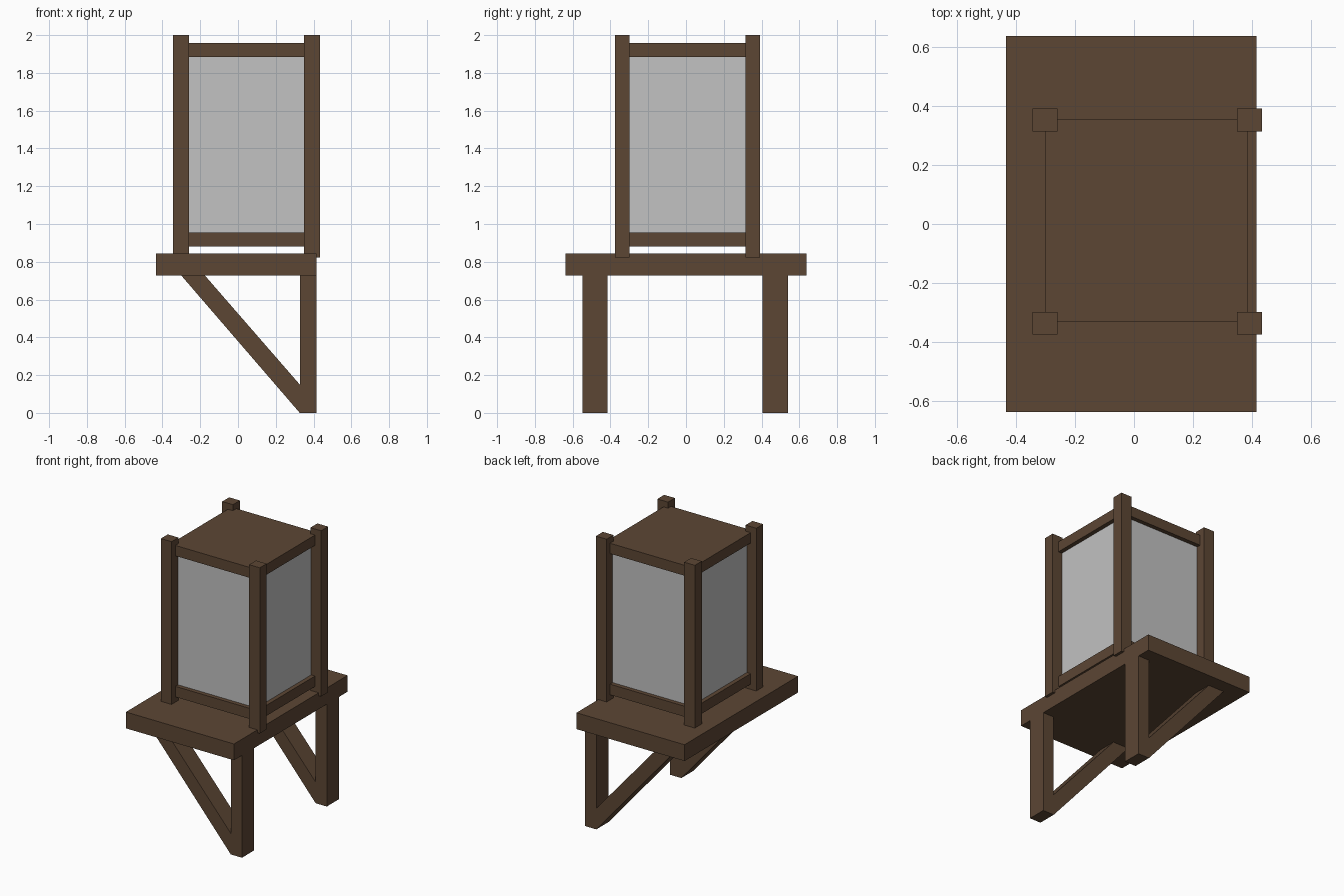
import bpy, bmesh

if "Cube" in bpy.data.objects:
    bpy.data.objects.remove(bpy.data.objects["Cube"])


def material(name, rgb):
    m = bpy.data.materials.new(name)
    m.diffuse_color = (*rgb, 1)
    m.use_nodes = True
    m.node_tree.nodes["Principled BSDF"].inputs["Base Color"].default_value = m.diffuse_color
    return m


WOOD = material("dark wood", (0.107, 0.061, 0.034))
PAPER = material("grey paper", (0.54, 0.54, 0.54))


def prism(name, profile, y0, y1, mat):
    """Extrude an (x, z) profile from y0 to y1."""
    bm = bmesh.new()
    face = bm.faces.new([bm.verts.new((x, y0, z)) for x, z in profile])
    ext = bmesh.ops.extrude_face_region(bm, geom=[face])["geom"]
    verts = [v for v in ext if isinstance(v, bmesh.types.BMVert)]
    bmesh.ops.translate(bm, verts=verts, vec=(0, y1 - y0, 0))
    bmesh.ops.recalc_face_normals(bm, faces=bm.faces)
    me = bpy.data.meshes.new(name)
    bm.to_mesh(me)
    bm.free()
    me.materials.append(mat)
    ob = bpy.data.objects.new(name, me)
    bpy.context.collection.objects.link(ob)
    return ob


def box(name, x, y, z, mat):
    return prism(name, [(x[0], z[0]), (x[1], z[0]), (x[1], z[1]), (x[0], z[1])], y[0], y[1], mat)


# Platform
box("platform", (-0.435, 0.415), (-0.638, 0.638), (0.727, 0.843), WOOD)

# Wall legs with diagonal braces
for side, y in (("front", (-0.548, -0.415)), ("back", (0.405, 0.54))):
    box(side + "_leg", (0.327, 0.415), y, (0, 0.727), WOOD)
    prism(side + "_brace", [(-0.30, 0.727), (-0.175, 0.727), (0.327, 0.15), (0.327, 0)],
          y[0], y[1], WOOD)

# Corner posts of the lantern
for side, y in (("front", (-0.375, -0.298)), ("back", (0.314, 0.392))):
    for hand, x in (("left", (-0.344, -0.26)), ("right", (0.35, 0.434))):
        box(f"{side}_{hand}_post", x, y, (0.822, 2.0), WOOD)

# Lantern box: wooden cap and base with a recessed paper core
X, Y, IN = (-0.30, 0.386), (-0.332, 0.354), 0.03
box("lantern_base", X, Y, (0.88, 0.955), WOOD)
box("lantern_cap", X, Y, (1.883, 1.957), WOOD)
box("paper_core", (X[0] + IN, X[1] - IN), (Y[0] + IN, Y[1] - IN), (0.955, 1.883), PAPER)
